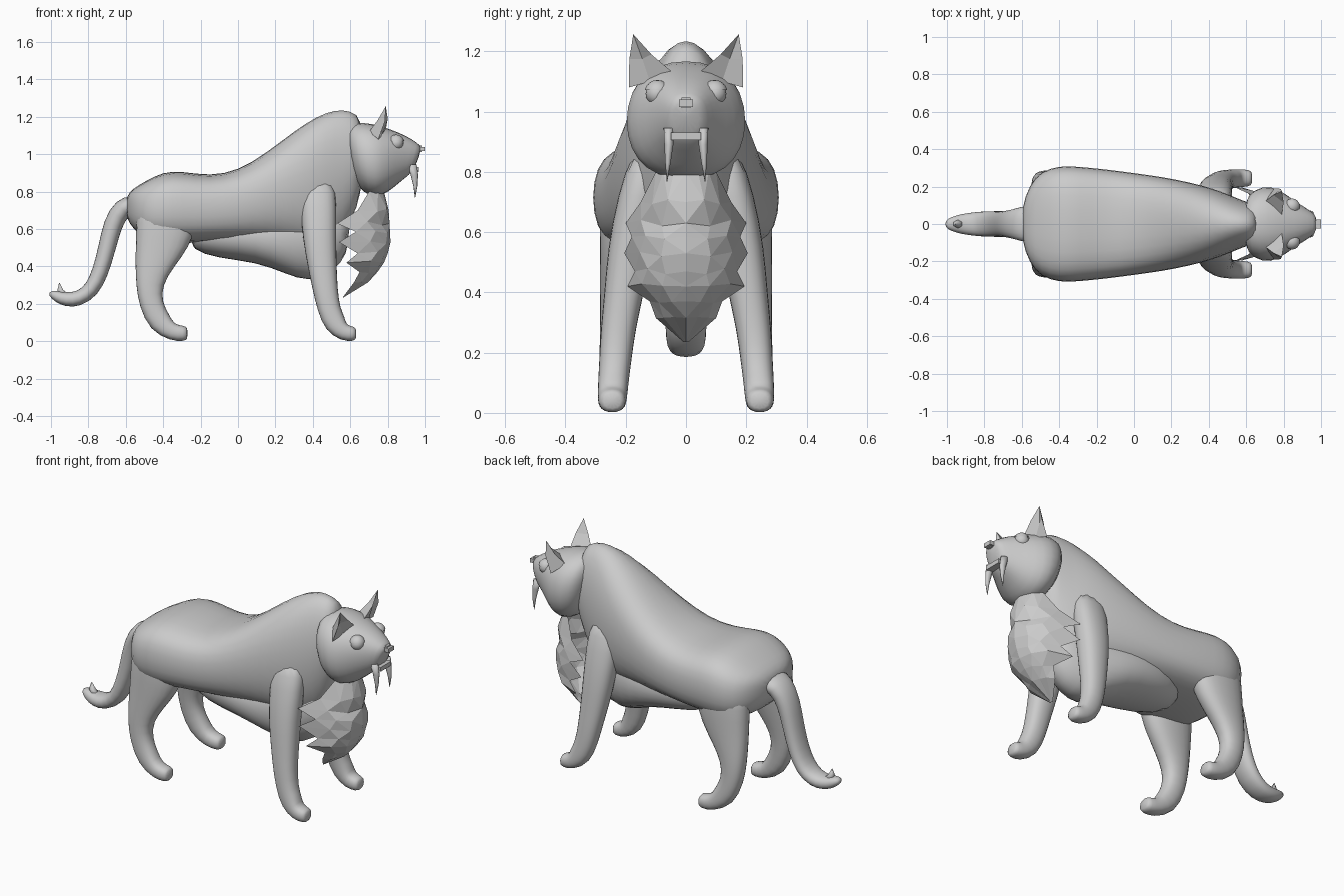
import bpy, bmesh, math, random
from mathutils import Vector

random.seed(4)
SIDES = (("left", 1), ("right", -1))


def finish(name, bm, smooth=True, subsurf=0):
    bmesh.ops.recalc_face_normals(bm, faces=bm.faces)
    me = bpy.data.meshes.new(name)
    bm.to_mesh(me)
    bm.free()
    for p in me.polygons:
        p.use_smooth = smooth
    ob = bpy.data.objects.new(name, me)
    bpy.context.collection.objects.link(ob)
    if subsurf:
        m = ob.modifiers.new("Smooth", "SUBSURF")
        m.levels = m.render_levels = subsurf
    return ob


def loft(name, rings, side=1, seg=16, subsurf=1):
    """Rings: x, y, z, half size along the tilted axis, half width in y, tilt, roundness."""
    bm = bmesh.new()
    loops = []
    for x, y, z, a, b, tilt, n in rings:
        t = math.radians(tilt)
        loop = []
        for i in range(seg):
            th = 2 * math.pi * i / seg
            c, s = math.cos(th), math.sin(th)
            v = b * math.copysign(abs(c) ** (2 / n), c)
            u = a * math.copysign(abs(s) ** (2 / n), s)
            loop.append(bm.verts.new((x + u * math.cos(t), side * (y + v), z + u * math.sin(t))))
        loops.append(loop)
    for l0, l1 in zip(loops, loops[1:]):
        for i in range(seg):
            j = (i + 1) % seg
            bm.faces.new((l0[i], l0[j], l1[j], l1[i]))
    bm.faces.new(loops[0])
    bm.faces.new(loops[-1])
    return finish(name, bm, True, subsurf)


def upright(rows):
    """Rows x, top, bottom, half width, roundness -> upright rings."""
    return [(x, 0, (t + b) / 2, (t - b) / 2, w, 90, n) for x, t, b, w, n in rows]


# Torso, from rump to neck
loft("torso", upright([
    (-0.60, .775, .66, .09, 2.5), (-0.56, .82, .60, .21, 3), (-0.50, .855, .54, .285, 3),
    (-0.40, .91, .52, .317, 3), (-0.30, .912, .52, .312, 3), (-0.15, .886, .53, .297, 3),
    (0.0, .915, .53, .277, 2.8), (.15, 1.01, .52, .257, 2.5), (.30, 1.13, .50, .227, 2.3),
    (.42, 1.21, .48, .195, 2.2), (.52, 1.248, .50, .155, 2), (.60, 1.24, .62, .12, 2),
    (.67, 1.20, .80, .10, 2)]))

# Belly and chest underside
loft("belly", upright([
    (-.27, .65, .49, .10, 2), (-.10, .70, .44, .19, 2.2), (.10, .70, .42, .21, 2.2),
    (.25, .70, .36, .19, 2.2), (.38, .75, .31, .15, 2), (.50, .75, .36, .12, 2),
    (.60, .75, .47, .08, 2)]))

# Legs
FRONT = [(.42, .12, .88, .10, .06, 0), (.43, .155, .72, .10, .075, 0), (.435, .185, .55, .092, .077, 0),
         (.45, .205, .40, .08, .068, 0), (.465, .225, .28, .069, .06, 0), (.485, .235, .17, .063, .055, 5),
         (.52, .242, .09, .066, .052, 35), (.565, .245, .045, .046, .05, 75),
         (.615, .245, .04, .041, .046, 90), (.633, .245, .04, .030, .034, 90)]
REAR = [(-.38, .19, .78, .16, .09, 0), (-.38, .20, .63, .17, .09, 0), (-.405, .21, .50, .147, .078, 0),
        (-.445, .22, .40, .107, .067, 0), (-.475, .23, .30, .072, .058, 0), (-.468, .235, .20, .064, .053, 10),
        (-.42, .24, .10, .07, .052, 40), (-.35, .245, .045, .046, .05, 80),
        (-.29, .245, .042, .043, .048, 90), (-.268, .245, .042, .032, .036, 90)]
for label, s in SIDES:
    loft("front_leg_" + label, [r + (2.4,) for r in FRONT], s, 12)
    loft("rear_leg_" + label, [r + (2.4,) for r in REAR], s, 12)

# Tail with upturned tip
loft("tail", [r + (2.3,) for r in [
    (-.55, 0, .74, .05, .115, 100), (-.62, 0, .715, .057, .088, 130), (-.67, 0, .63, .054, .076, 160),
    (-.70, 0, .50, .048, .071, 170), (-.735, 0, .37, .046, .071, 160), (-.78, 0, .275, .046, .071, 135),
    (-.85, 0, .225, .043, .066, 100), (-.92, 0, .222, .04, .056, 85), (-.97, 0, .24, .032, .042, 65),
    (-1.008, 0, .262, .014, .02, 50)]], seg=12)
loft("tail_tuft", [(-.925, 0, .24, .035, .03, 0, 2), (-.95, 0, .275, .018, .018, 0, 2),
                   (-.955, 0, .312, .002, .002, 0, 2)], seg=6, subsurf=0)

# Head with wide cheeks, narrowing to the muzzle
loft("head", [
    (.595, 0, 1.0, .14, .13, 100, 2), (.64, 0, .985, .195, .19, 97, 2.2), (.73, 0, .965, .205, .215, 92, 2.3),
    (.81, 0, .965, .172, .165, 88, 2.3), (.88, 0, .975, .13, .112, 82, 2.4),
    (.94, 0, .975, .088, .072, 75, 2.5), (.965, 0, .98, .062, .05, 70, 2.5)], seg=14)


def box(name, loc, size):
    bm = bmesh.new()
    bmesh.ops.create_cube(bm, size=1)
    for v in bm.verts:
        v.co = Vector(loc) + Vector([c * k for c, k in zip(v.co, size)])
    return finish(name, bm, False)


def ball(name, loc, r, upper_only=False):
    bm = bmesh.new()
    bmesh.ops.create_uvsphere(bm, u_segments=16, v_segments=10, radius=r)
    if upper_only:
        bmesh.ops.bisect_plane(bm, geom=bm.verts[:] + bm.edges[:] + bm.faces[:],
                               plane_co=(0, 0, .01), plane_no=(0, 0, 1), clear_inner=True)
    bmesh.ops.translate(bm, verts=bm.verts, vec=loc)
    return finish(name, bm)


# Nose and upper lip
box("nose", (.98, 0, 1.028), (.04, .048, .024))
box("nose_bridge", (.95, 0, 1.03), (.07, .03, .035))
box("upper_lip", (.945, 0, .918), (.04, .10, .025))

for label, s in SIDES:
    # Eyes with lids
    ball("eye_" + label, (.845, s * .095, 1.06), .039)
    ball("eyelid_" + label, (.845, s * .095, 1.062), .043, True)
    # Long fangs
    loft("fang_" + label, [(.93, .058, .945, .024, .016, 0, 2), (.942, .057, .89, .020, .015, 0, 2),
                           (.948, .06, .83, .011, .009, 0, 2), (.946, .063, .768, .001, .001, 0, 2)],
         s, 8, 0)
    # Pointed ears, hollow at the front
    bm = bmesh.new()
    base = [(.75, .19, 1.08), (.77, .12, 1.10), (.79, .05, 1.135), (.70, .12, 1.12)]
    mid = [(.785, .188, 1.175), (.765, .145, 1.175), (.80, .115, 1.19), (.745, .155, 1.18)]
    b = [bm.verts.new((x, s * y, z)) for x, y, z in base]
    m = [bm.verts.new((x, s * y, z)) for x, y, z in mid]
    tip = bm.verts.new((.79, s * .175, 1.257))
    for i in range(4):
        j = (i + 1) % 4
        bm.faces.new((b[i], b[j], m[j], m[i]))
        bm.faces.new((m[i], m[j], tip))
    finish("ear_" + label, bm, False)

# Faceted chest ruff: z, keel x, half width, edge x
RUFF = [(.80, .78, .10, .70), (.70, .805, .15, .64), (.63, .81, .20, .53), (.585, .812, .18, .63),
        (.53, .815, .205, .54), (.47, .80, .17, .64), (.42, .78, .195, .58), (.37, .745, .12, .65),
        (.315, .695, .10, .62), (.235, .565, .008, .56)]
bm = bmesh.new()
rows = []
for k, (z, kx, w, ex) in enumerate(RUFF):
    half = []
    for f, g in ((.4, .12), (.75, .4), (1.0, 1.0)):
        amp = .012 if 0 < k < 9 and f < 1 else 0
        half.append((kx + (ex - kx) * g + random.uniform(-amp, amp), w * f,
                     z + random.uniform(-amp, amp)))
    pts = [(x, -y, zz) for x, y, zz in reversed(half)] + [(kx, 0, z)] + half
    rows.append([bm.verts.new(p) for p in pts])
for r0, r1 in zip(rows, rows[1:]):
    for i in range(6):
        bm.faces.new((r0[i], r0[i + 1], r1[i + 1], r1[i]))
bmesh.ops.triangulate(bm, faces=bm.faces)
finish("chest_ruff", bm, False)
